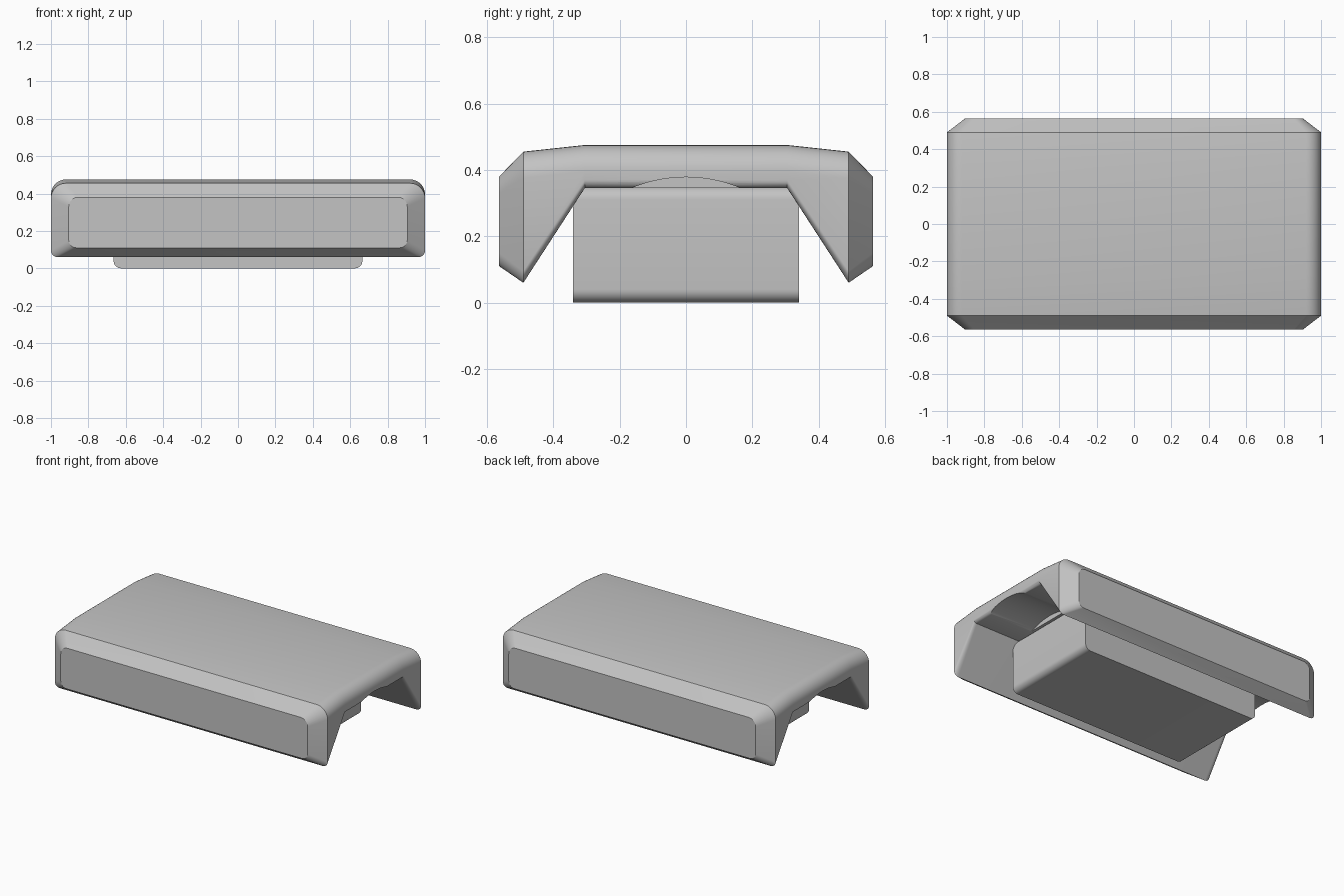
import bpy, bmesh, math

cube = bpy.data.objects.get("Cube")
if cube:
    bpy.data.objects.remove(cube, do_unlink=True)

grey = bpy.data.materials.new("plain grey")
grey.use_nodes = True
COLOUR = (0.55, 0.55, 0.55, 1)
grey.diffuse_color = COLOUR
grey.node_tree.nodes["Principled BSDF"].inputs["Base Color"].default_value = COLOUR


def rounded_section(half, low, high, r_low, r_high, steps=8):
    """Outline in x and z with rounded lower and upper corners."""
    corners = [(half, low, r_low, -90), (half, high, r_high, 0),
               (-half, high, r_high, 90), (-half, low, r_low, 180)]
    points = []
    for x, z, r, start in corners:
        cx = x - math.copysign(r, x)
        cz = z + r if z == low else z - r
        for i in range(steps + 1):
            a = math.radians(start + 90 * i / steps)
            points.append((cx + r * math.cos(a), cz + r * math.sin(a)))
    return points


def loft(name, sections):
    """Join outlines of equal length placed along y and cap both ends."""
    bm = bmesh.new()
    rings = [[bm.verts.new((x, y, z)) for x, z in pts] for y, pts in sections]
    for a, b in zip(rings, rings[1:]):
        for i in range(len(a)):
            j = (i + 1) % len(a)
            bm.faces.new((a[i], a[j], b[j], b[i]))
    bm.faces.new(rings[0])
    bm.faces.new(rings[-1])
    bmesh.ops.recalc_face_normals(bm, faces=bm.faces)
    mesh = bpy.data.meshes.new(name)
    bm.to_mesh(mesh)
    bm.free()
    mesh.materials.append(grey)
    obj = bpy.data.objects.new(name, mesh)
    bpy.context.collection.objects.link(obj)
    return obj


def select_only(obj):
    bpy.ops.object.select_all(action='DESELECT')
    obj.select_set(True)
    bpy.context.view_layer.objects.active = obj


# Cover: thin in the middle, deep at the front and back, chamfered outer faces
half_cover = [(0.305, rounded_section(1.0, 0.345, 0.475, 0.025, 0.08)),
              (0.49, rounded_section(1.0, 0.06, 0.455, 0.035, 0.08)),
              (0.563, rounded_section(0.905, 0.11, 0.38, 0.04, 0.05))]
cover = loft("cover", [(-y, s) for y, s in reversed(half_cover)] + half_cover)

# Shallow arched recess under each end of the cover
for side in (-1, 1):
    bpy.ops.mesh.primitive_cylinder_add(
        vertices=128, radius=0.43, depth=0.5,
        location=(side * 0.915, 0, -0.052), rotation=(0, math.pi / 2, 0))
    cutter = bpy.context.object
    cutter.name = "recess_cutter"
    cutter.hide_render = True
    cutter.data.materials.append(grey)
    select_only(cover)
    cut = cover.modifiers.new("end recess", 'BOOLEAN')
    cut.operation = 'DIFFERENCE'
    cut.solver = 'EXACT'
    cut.object = cutter
    bpy.ops.object.modifier_apply(modifier=cut.name)
    bpy.data.objects.remove(cutter, do_unlink=True)

# Block under the cover, rounded at its left and right ends
block_outline = rounded_section(0.665, 0.0, 0.35, 0.04, 0.04)
block = loft("lower_block", [(-0.34, block_outline), (0.34, block_outline)])

for part in (cover, block):
    select_only(part)
    bpy.ops.object.shade_smooth_by_angle(angle=math.radians(30))
